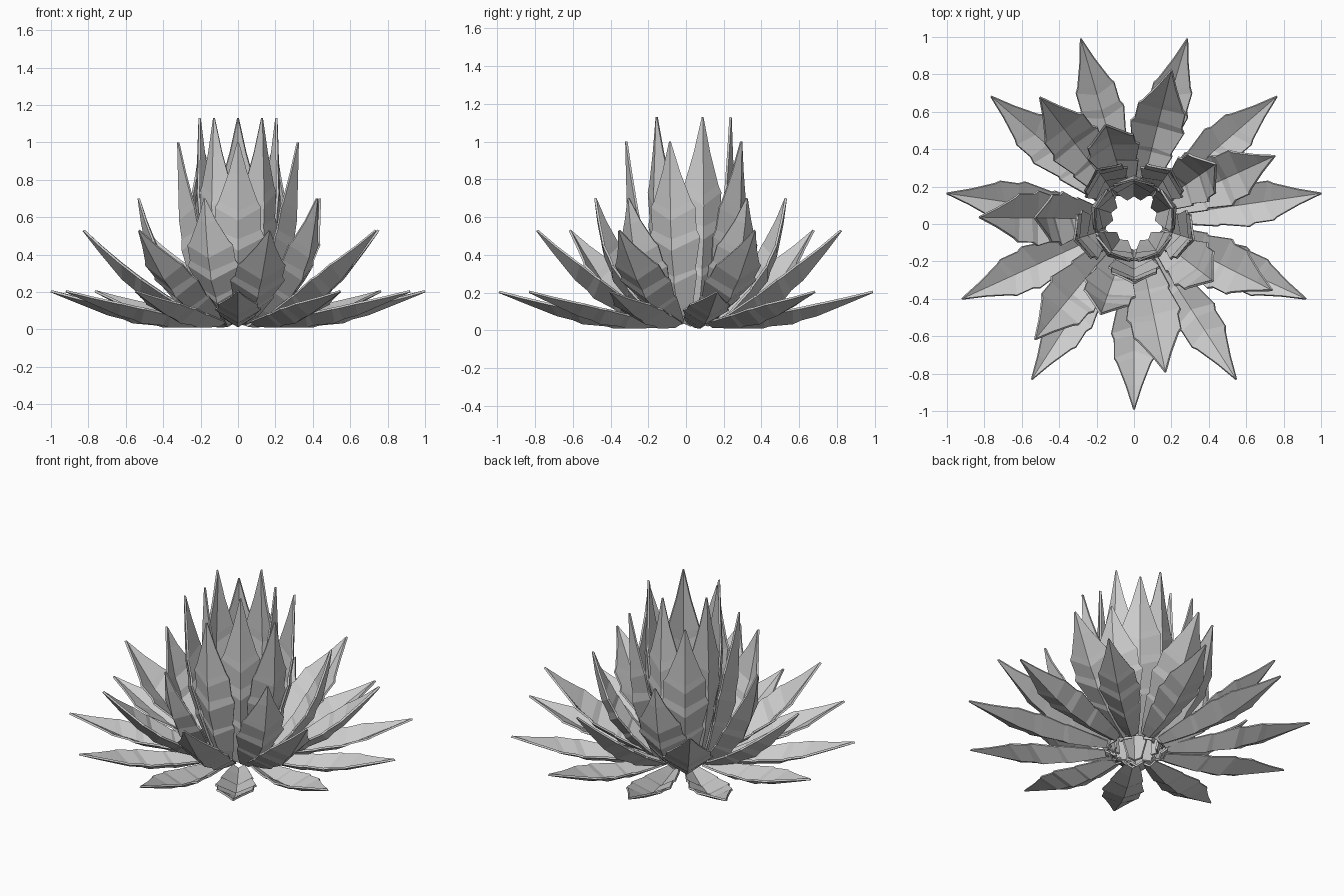
import bpy
from math import radians, sin, cos, hypot

if "Cube" in bpy.data.objects:
    bpy.data.objects.remove(bpy.data.objects["Cube"])

# Leaf sections: (position along leaf, half width, keel depth, forward sweep of margin)
# Each tooth is a slightly flared section followed by a quick step back in.
SECTIONS = [
    (0.00, 0.32, 0.20, 0.00),
    (0.12, 0.54, 0.34, 0.00),
    (0.26, 0.82, 0.50, 0.05),
    (0.30, 0.76, 0.46, 0.03),
    (0.45, 1.05, 0.56, 0.06),
    (0.51, 0.92, 0.46, 0.04),
    (0.61, 0.92, 0.43, 0.06),
    (0.66, 0.78, 0.37, 0.04),
    (0.84, 0.36, 0.17, 0.01),
    (1.00, 0.02, 0.01, 0.00),
]
CENTRE_Y = 0.02

# Rings: name, leaf count, first angle, half width, side curve (radius, height)
RINGS = [
    ("ground_leaves", 11, -90.0, 0.115, [(0.18, 0.042), (0.60, 0.095), (1.01, 0.205)]),
    ("lower_leaves", 7, -78.3, 0.140, [(0.16, 0.05), (0.52, 0.235), (0.825, 0.53)]),
    ("middle_leaves", 5, -109.5, 0.138, [(0.15, 0.045), (0.42, 0.30), (0.53, 0.70)]),
    ("upper_leaves", 5, -90.0, 0.132, [(0.14, 0.04), (0.26, 0.45), (0.335, 1.00)]),
    ("crown_leaves", 5, 90.0, 0.120, [(0.11, 0.04), (0.18, 0.50), (0.215, 1.13)]),
]


def curve_point(curve, t):
    """Point and outward normal of a quadratic curve in the radius/height plane."""
    a, b, c = curve
    r, z = [(1-t)**2 * a[i] + 2*t*(1-t) * b[i] + t*t * c[i] for i in (0, 1)]
    dr, dz = [(1-t) * (b[i]-a[i]) + t * (c[i]-b[i]) for i in (0, 1)]
    n = hypot(dr, dz)
    return r, z, dz / n, -dr / n


def leaf_points(curve, width):
    """Left margin, keel and right margin for each section, leaf pointing along +x."""
    pts = []
    for t, w, d, sweep in SECTIONS:
        r, z, nr, nz = curve_point(curve, t)
        mr, mz, _, _ = curve_point(curve, t + sweep)
        pts.append((mr, -w * width, mz))
        pts.append((r + nr * d * width, 0.0, z + nz * d * width))
        pts.append((mr, w * width, mz))
    return pts


def make_ring(name, count, start, width, curve):
    leaf = leaf_points(curve, width)
    verts, faces = [], []
    for k in range(count):
        a = radians(start + 360.0 * k / count)
        base = len(verts)
        verts += [(x*cos(a) - y*sin(a), x*sin(a) + y*cos(a) + CENTRE_Y, z)
                  for x, y, z in leaf]
        for i in range(len(SECTIONS) - 1):
            for j in (0, 1):
                q = base + 3*i + j
                faces.append((q, q + 1, q + 4, q + 3))
    mesh = bpy.data.meshes.new(name)
    mesh.from_pydata(verts, [], faces)
    mesh.update()
    ob = bpy.data.objects.new(name, mesh)
    bpy.context.collection.objects.link(ob)
    # Thin leaf thickness
    mod = ob.modifiers.new("thickness", 'SOLIDIFY')
    mod.thickness = 0.012
    mod.offset = 0.0
    return ob


for ring in RINGS:
    make_ring(*ring)
